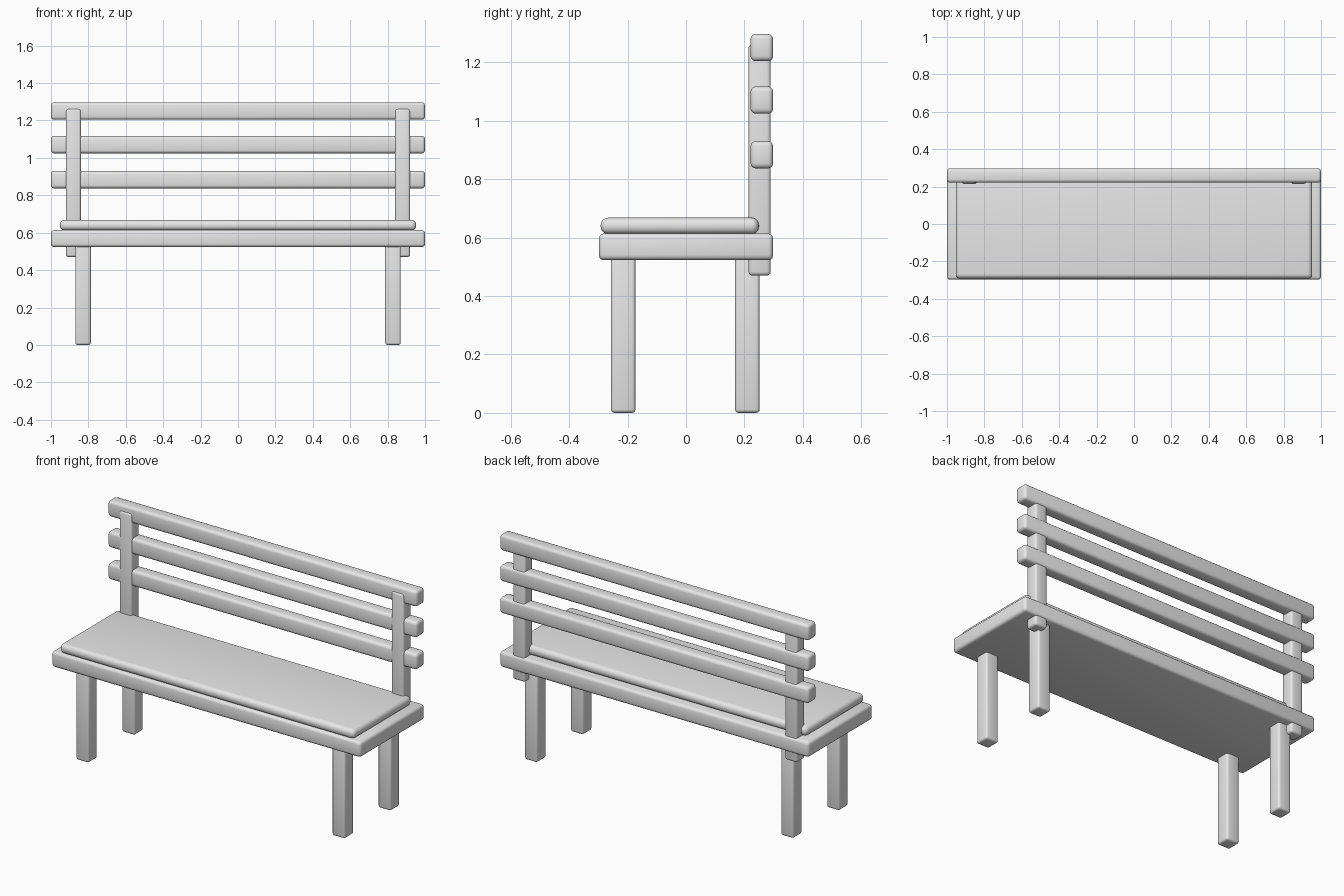
import bpy
import math

if "Cube" in bpy.data.objects:
    bpy.data.objects.remove(bpy.data.objects["Cube"], do_unlink=True)

# One plain grey finish
GREY = (0.8, 0.8, 0.8, 1.0)
grey = bpy.data.materials.new("plain_grey")
grey.use_nodes = True
grey.diffuse_color = GREY
for node in grey.node_tree.nodes:
    if node.type == 'BSDF_PRINCIPLED':
        node.inputs["Base Color"].default_value = GREY


def rounded_box(name, x, y, z, radius, segments=3):
    """Box given by its (min, max) on each axis, with rounded edges."""
    spans = (x, y, z)
    bpy.ops.mesh.primitive_cube_add(size=1, location=[(a + b) / 2 for a, b in spans])
    obj = bpy.context.object
    obj.name = name
    obj.scale = [b - a for a, b in spans]
    bpy.ops.object.transform_apply(location=False, rotation=False, scale=True)
    bevel = obj.modifiers.new("rounded_edges", 'BEVEL')
    bevel.width = radius
    bevel.segments = segments
    bpy.ops.object.modifier_apply(modifier=bevel.name)
    obj.data.materials.append(grey)
    bpy.ops.object.shade_smooth_by_angle(angle=math.radians(35))
    return obj


# Seat board and the thin pad on it
rounded_box("seat_board", (-1, 1), (-0.298, 0.298), (0.523, 0.614), 0.017)
rounded_box("seat_pad", (-0.953, 0.953), (-0.292, 0.249), (0.612, 0.668), 0.025, 5)

# Legs and back posts, on both sides
for side, sign in (("left", 1), ("right", -1)):
    leg_x = sorted((sign * 0.787, sign * 0.87))
    post_x = sorted((sign * 0.84, sign * 0.92))
    rounded_box(f"front_leg_{side}", leg_x, (-0.257, -0.173), (0, 0.54), 0.012)
    rounded_box(f"back_leg_{side}", leg_x, (0.168, 0.252), (0, 0.54), 0.012)
    rounded_box(f"back_post_{side}", post_x, (0.214, 0.29), (0.47, 1.262), 0.013)

# Three back slats
for i, bottom in enumerate((0.837, 1.024, 1.204)):
    rounded_box(f"back_slat_{i + 1}", (-1, 1), (0.221, 0.298), (bottom, bottom + 0.093), 0.017)
